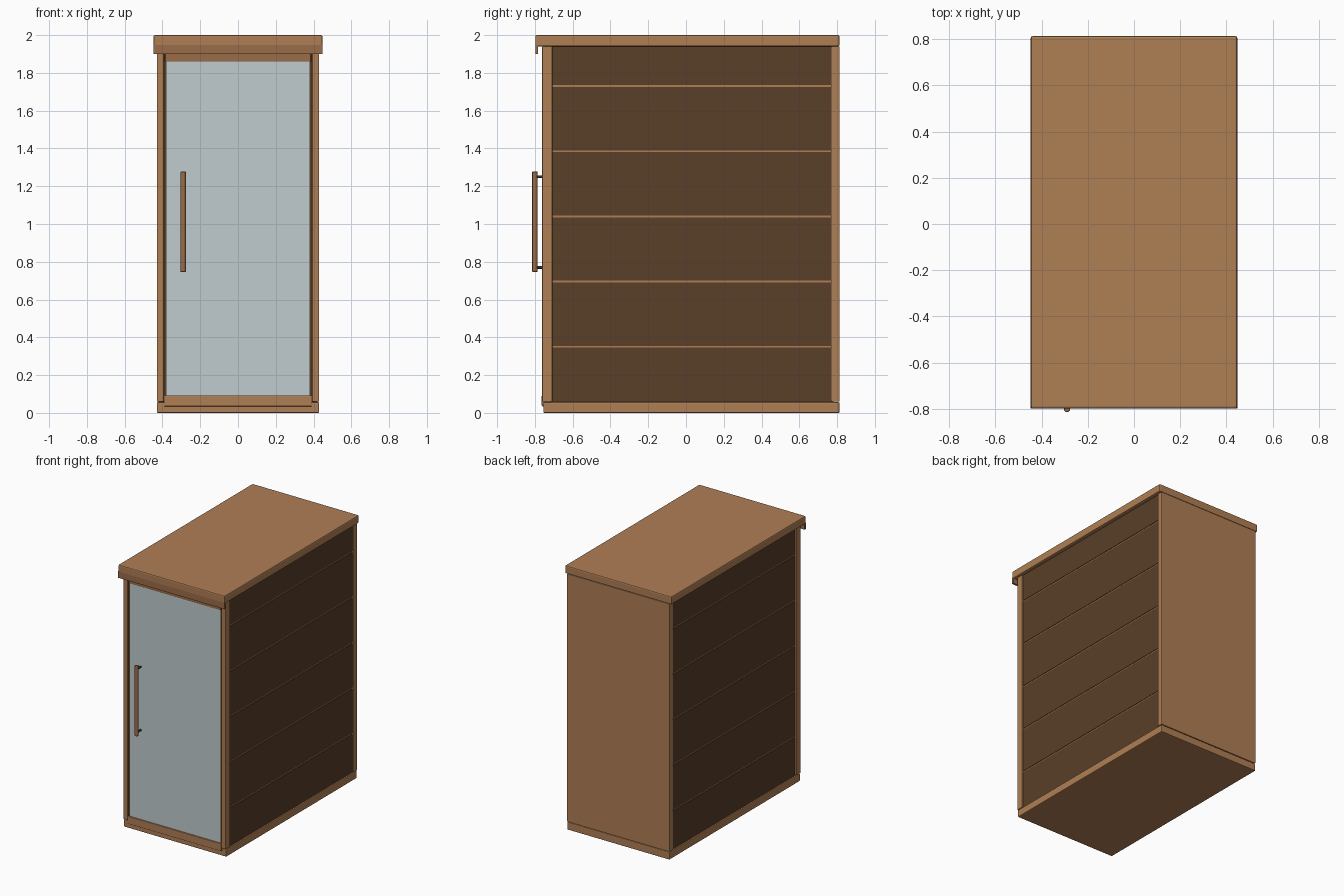
import bpy, bmesh, math
from mathutils import Vector

if "Cube" in bpy.data.objects:
    bpy.data.objects.remove(bpy.data.objects["Cube"])


def material(name, rgb):
    m = bpy.data.materials.new(name)
    m.diffuse_color = (*rgb, 1)
    m.use_nodes = True
    m.node_tree.nodes["Principled BSDF"].inputs["Base Color"].default_value = m.diffuse_color
    return m


WOOD = material("warm_wood", (0.43, 0.21, 0.09))
TRIM = material("trim_wood", (0.33, 0.15, 0.065))
DARK = material("dark_wood", (0.10, 0.05, 0.022))
GLASS = material("glass", (0.53, 0.60, 0.62))
METAL = material("dark_metal", (0.03, 0.03, 0.03))


def finish(bm, name, mat, bevel=0.0):
    me = bpy.data.meshes.new(name)
    bm.to_mesh(me)
    bm.free()
    ob = bpy.data.objects.new(name, me)
    bpy.context.collection.objects.link(ob)
    me.materials.append(mat)
    if bevel:
        mod = ob.modifiers.new("Bevel", "BEVEL")
        mod.width = bevel
        mod.segments = 2
    return ob


def box(name, x, y, z, mat, bevel=0.0):
    bm = bmesh.new()
    bmesh.ops.create_cube(bm, size=1)
    for v in bm.verts:
        v.co = Vector([(r[0] + r[1]) / 2 + c * (r[1] - r[0])
                       for r, c in zip((x, y, z), v.co)])
    return finish(bm, name, mat, bevel)


def rod(name, start, end, radius, mat, bevel=0.0):
    a, b = Vector(start), Vector(end)
    bm = bmesh.new()
    bmesh.ops.create_cone(bm, cap_ends=True, segments=20, radius1=radius,
                          radius2=radius, depth=(b - a).length)
    q = Vector((0, 0, 1)).rotation_difference(b - a)
    for v in bm.verts:
        v.co = q @ v.co + (a + b) / 2
    ob = finish(bm, name, mat, bevel)
    bpy.ops.object.select_all(action="DESELECT")
    ob.select_set(True)
    bpy.context.view_layer.objects.active = ob
    bpy.ops.object.shade_smooth_by_angle(angle=math.radians(40))
    return ob


# Base, roof, roof fascia and back wall
box("base", (-0.43, 0.43), (-0.755, 0.813), (0, 0.057), WOOD, 0.006)
box("roof", (-0.447, 0.447), (-0.798, 0.813), (1.94, 2.0), WOOD, 0.008)
box("roof_fascia", (-0.447, 0.447), (-0.798, -0.783), (1.9, 1.95), TRIM)
box("back_wall", (-0.43, 0.43), (0.77, 0.813), (0.06, 1.94), WOOD, 0.004)
box("floor", (-0.41, 0.41), (-0.72, 0.78), (0.05, 0.065), DARK)
box("ceiling", (-0.41, 0.41), (-0.75, 0.78), (1.925, 1.945), WOOD)

# Side walls: corner post, light backing and dark planks with narrow gaps
PITCH, GAP = 0.345, 0.01
for side, s in (("left", -1), ("right", 1)):
    def span(a, b):
        return tuple(sorted((s * a, s * b)))
    box(f"{side}_front_post", span(0.392, 0.43), (-0.762, -0.708),
        (0.06, 1.94), WOOD, 0.004)
    box(f"{side}_wall_backing", span(0.395, 0.416), (-0.72, 0.78),
        (0.05, 1.945), WOOD)
    for i in range(6):
        low = max(0.057, 0.005 + i * PITCH + GAP / 2)
        high = min(1.942, 0.005 + (i + 1) * PITCH - GAP / 2)
        box(f"{side}_plank_{i + 1}", span(0.41, 0.42), (-0.71, 0.772),
            (low, high), DARK)
    # Door jamb and dark glass seal
    box(f"{side}_door_stile", span(0.378, 0.394), (-0.75, -0.715),
        (0.06, 1.94), DARK)

# Door: rails and glass
box("door_bottom_rail", (-0.393, 0.393), (-0.764, -0.715), (0.035, 0.092), WOOD, 0.004)
box("door_top_rail", (-0.386, 0.386), (-0.758, -0.715), (1.86, 1.94), TRIM, 0.003)
box("door_glass", (-0.378, 0.378), (-0.752, -0.735), (0.088, 1.864), GLASS)

# Door handle on two standoffs
rod("door_handle", (-0.29, -0.8, 0.745), (-0.29, -0.8, 1.278), 0.014, TRIM, 0.004)
for label, z in (("lower", 0.77), ("upper", 1.25)):
    rod(f"{label}_handle_standoff", (-0.29, -0.798, z), (-0.29, -0.745, z), 0.007, METAL)
